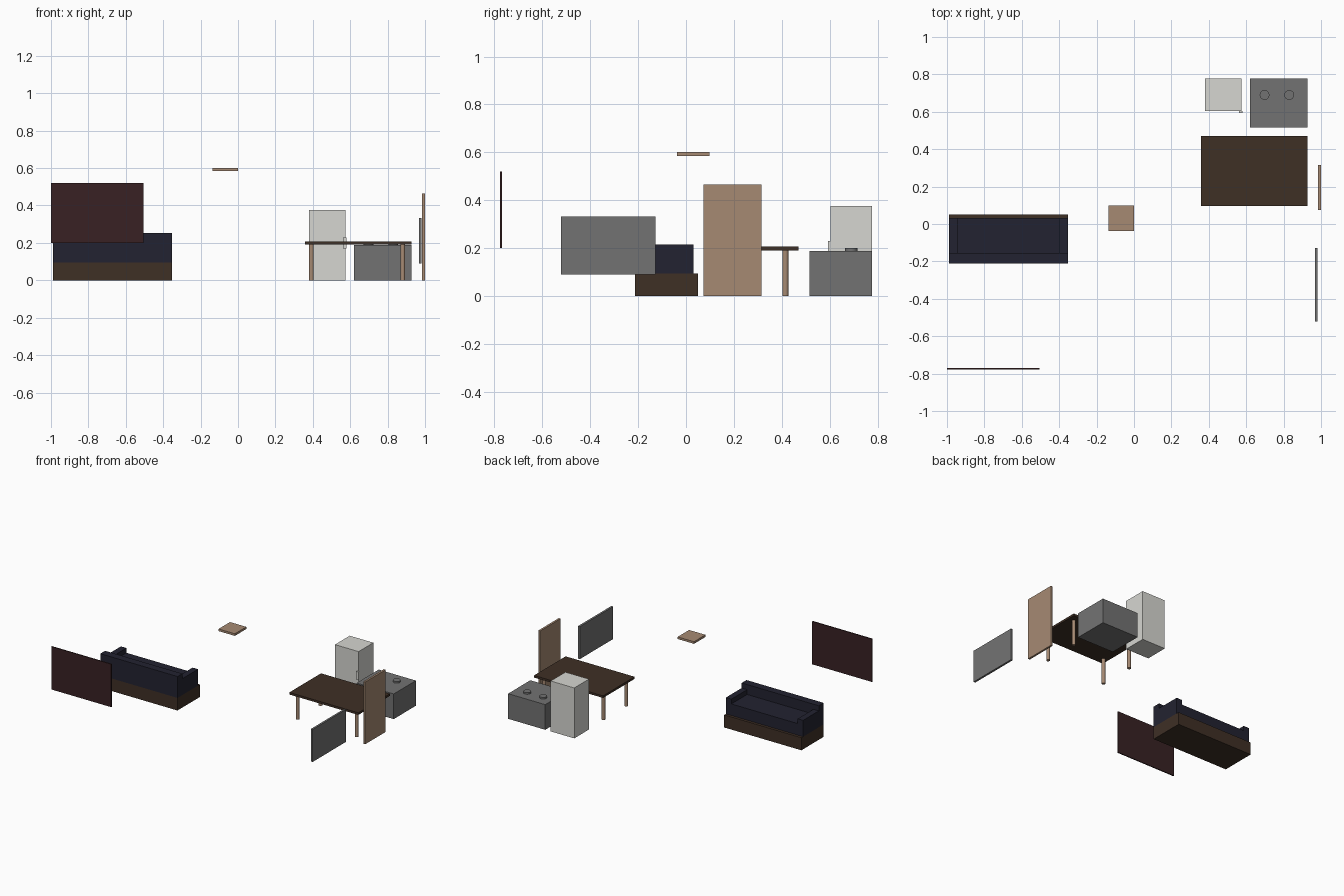
import bpy, bmesh

if "Cube" in bpy.data.objects:
    bpy.data.objects.remove(bpy.data.objects["Cube"])


def srgb(r, g, b):
    return [((c + 0.055) / 1.055) ** 2.4 for c in (r, g, b)] + [1.0]


def material(name, *rgb):
    m = bpy.data.materials.new(name)
    m.diffuse_color = srgb(*rgb)
    m.use_nodes = True
    m.node_tree.nodes["Principled BSDF"].inputs["Base Color"].default_value = m.diffuse_color
    return m


OFF_WHITE = material("off_white", 0.84, 0.84, 0.82)
GREY = material("grey", 0.45, 0.45, 0.45)
TAN = material("tan_wood", 0.65, 0.54, 0.45)
BROWN = material("dark_brown", 0.245, 0.185, 0.145)
MAROON = material("dark_maroon", 0.22, 0.13, 0.14)
NAVY = material("dark_navy", 0.135, 0.135, 0.19)


def finish(name, bm, mat):
    mesh = bpy.data.meshes.new(name)
    bm.to_mesh(mesh)
    bm.free()
    mesh.materials.append(mat)
    ob = bpy.data.objects.new(name, mesh)
    bpy.context.collection.objects.link(ob)
    return ob


def box(name, x, y, z, mat):
    """Box given by its (min, max) range on each axis."""
    bm = bmesh.new()
    bmesh.ops.create_cube(bm, size=1)
    for v in bm.verts:
        v.co = [r[0] if c < 0 else r[1] for c, r in zip(v.co, (x, y, z))]
    return finish(name, bm, mat)


def disc(name, x, y, z, radius, mat):
    bm = bmesh.new()
    bmesh.ops.create_cone(bm, cap_ends=True, segments=32, radius1=radius,
                          radius2=radius, depth=z[1] - z[0])
    bmesh.ops.translate(bm, verts=bm.verts, vec=(x, y, sum(z) / 2))
    for f in bm.faces:
        f.smooth = len(f.verts) == 4
    for e in bm.edges:
        e.smooth = all(len(f.verts) == 4 for f in e.link_faces)
    return finish(name, bm, mat)


# Sofa, facing the back: base, seat, backrest and two arms
box("sofa_base", (-0.99, -0.352), (-0.212, 0.051), (0, 0.094), BROWN)
box("sofa_seat", (-0.945, -0.397), (-0.155, 0.031), (0.094, 0.18), NAVY)
box("sofa_backrest", (-0.99, -0.352), (-0.212, -0.155), (0.094, 0.254), NAVY)
for side, x0 in (("left", -0.99), ("right", -0.397)):
    box(f"sofa_{side}_arm", (x0, x0 + 0.045), (-0.155, 0.031), (0.094, 0.216), NAVY)

# Wall and ceiling panels
box("wall_screen", (-1.0, -0.505), (-0.777, -0.769), (0.2, 0.521), MAROON)
box("ceiling_lamp", (-0.135, 0.0), (-0.037, 0.098), (0.585, 0.601), TAN)
box("door", (0.985, 1.0), (0.074, 0.315), (0, 0.465), TAN)
box("window", (0.967, 0.982), (-0.521, -0.127), (0.09, 0.333), GREY)

# Table
box("table_top", (0.357, 0.927), (0.097, 0.47), (0.191, 0.207), BROWN)
for i, x in enumerate((0.392, 0.881)):
    for j, y in enumerate((0.145, 0.415)):
        disc(f"table_leg_{i}_{j}", x, y, (0, 0.191), 0.0125, TAN)

# Fridge with handle
box("fridge", (0.38, 0.575), (0.603, 0.777), (0, 0.377), OFF_WHITE)
box("fridge_handle", (0.562, 0.58), (0.593, 0.605), (0.17, 0.23), OFF_WHITE)

# Stove with two burners
box("stove", (0.62, 0.927), (0.515, 0.777), (0, 0.188), GREY)
for i, x in enumerate((0.698, 0.83)):
    disc(f"burner_{i}", x, 0.69, (0.188, 0.2), 0.026, GREY)
